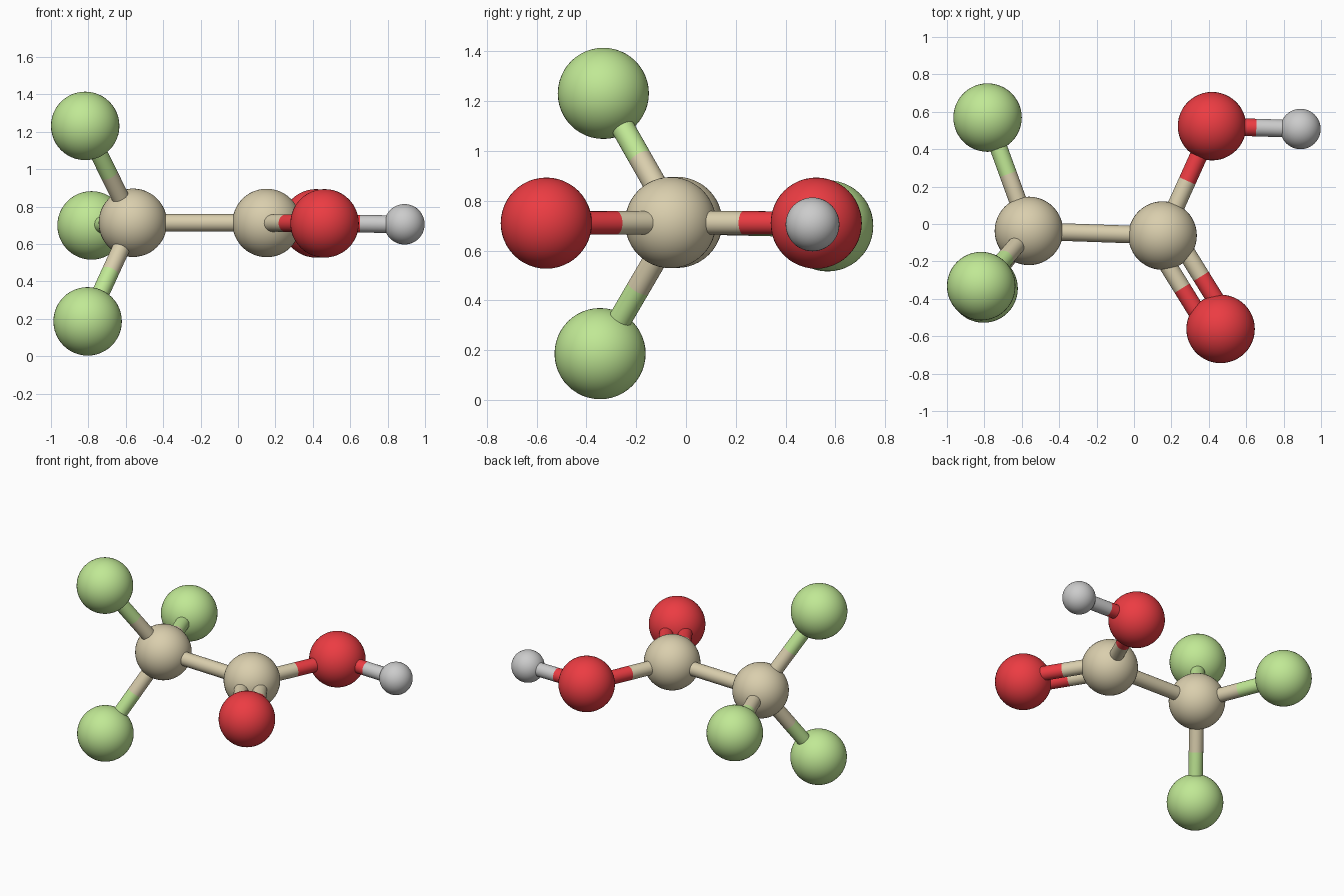
import bpy
from mathutils import Vector

if "Cube" in bpy.data.objects:
    bpy.data.objects.remove(bpy.data.objects["Cube"])


def material(name, color):
    m = bpy.data.materials.new(name)
    m.diffuse_color = (*color, 1)
    m.use_nodes = True
    m.node_tree.nodes["Principled BSDF"].inputs["Base Color"].default_value = m.diffuse_color
    return m


MATS = {
    "carbon": material("tan", (0.70, 0.62, 0.42)),
    "oxygen": material("red", (0.84, 0.045, 0.055)),
    "fluorine": material("light_green", (0.53, 0.81, 0.30)),
    "hydrogen": None,  # grey
}
ATOM_R, SMALL_R, BOND_R, DOUBLE_OFFSET = 0.183, 0.108, 0.047, 0.06

# name: (element, centre)
ATOMS = {
    "carbon_left": ("carbon", (-0.562, -0.037, 0.713)),
    "carbon_right": ("carbon", (0.153, -0.062, 0.712)),
    "fluorine_top": ("fluorine", (-0.817, -0.332, 1.231)),
    "fluorine_bottom": ("fluorine", (-0.804, -0.345, 0.186)),
    "fluorine_back": ("fluorine", (-0.783, 0.569, 0.699)),
    "oxygen_single": ("oxygen", (0.417, 0.523, 0.710)),
    "oxygen_double": ("oxygen", (0.463, -0.561, 0.710)),
    "hydrogen": ("hydrogen", (0.890, 0.508, 0.705)),
}
# atom, atom, bond order
BONDS = [
    ("carbon_left", "carbon_right", 1),
    ("carbon_left", "fluorine_top", 1),
    ("carbon_left", "fluorine_bottom", 1),
    ("carbon_left", "fluorine_back", 1),
    ("carbon_right", "oxygen_single", 1),
    ("carbon_right", "oxygen_double", 2),
    ("oxygen_single", "hydrogen", 1),
]


def finish(name, element):
    ob = bpy.context.object
    ob.name = name
    if MATS[element]:
        ob.data.materials.append(MATS[element])
    bpy.ops.object.shade_smooth_by_angle()


def rod(name, element, a, b):
    d = b - a
    bpy.ops.mesh.primitive_cylinder_add(
        vertices=32, radius=BOND_R, depth=d.length, location=(a + b) / 2,
        rotation=d.to_track_quat('Z', 'Y').to_euler())
    finish(name, element)


# Atom balls
for name, (element, pos) in ATOMS.items():
    bpy.ops.mesh.primitive_uv_sphere_add(
        segments=48, ring_count=24, location=pos,
        radius=SMALL_R if element == "hydrogen" else ATOM_R)
    finish(name + "_ball", element)

# Bond rods, each half in the colour of its own atom
for first, second, order in BONDS:
    (ea, pa), (eb, pb) = ATOMS[first], ATOMS[second]
    a, b = Vector(pa), Vector(pb)
    side = (b - a).cross(Vector((0, 0, 1))).normalized() * DOUBLE_OFFSET
    for s in ((0,) if order == 1 else (-1, 1)):
        p, q = a + side * s, b + side * s
        mid = (p + q) / 2
        if ea == eb:
            rod(f"{first}_to_{second}_rod", ea, p, q)
        else:
            rod(f"{first}_to_{second}_rod_start", ea, p, mid)
            rod(f"{first}_to_{second}_rod_end", eb, mid, q)
